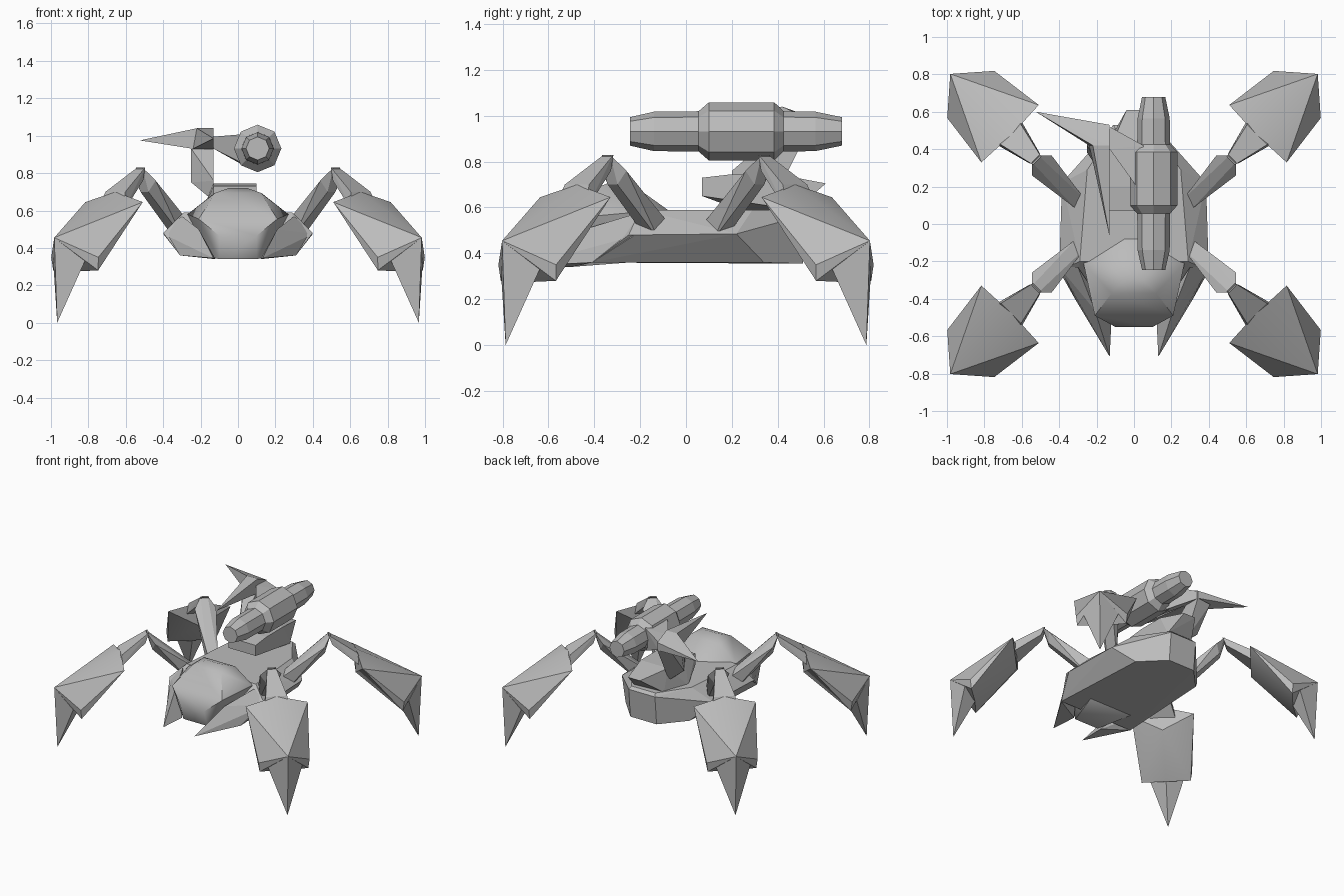
import bpy, bmesh, math

cube = bpy.data.objects.get("Cube")
if cube:
    bpy.data.objects.remove(cube, do_unlink=True)

grey = bpy.data.materials.new("plain grey")
grey.use_nodes = True
COLOUR = (0.5, 0.5, 0.5, 1)
grey.diffuse_color = COLOUR
grey.node_tree.nodes["Principled BSDF"].inputs["Base Color"].default_value = COLOUR


def finish(name, bm, mirror="", smooth=0):
    """Turn a bmesh into an object, optionally mirrored across x and y."""
    bmesh.ops.recalc_face_normals(bm, faces=bm.faces)
    mesh = bpy.data.meshes.new(name)
    bm.to_mesh(mesh)
    bm.free()
    mesh.materials.append(grey)
    ob = bpy.data.objects.new(name, mesh)
    bpy.context.collection.objects.link(ob)
    if smooth:
        bpy.ops.object.select_all(action="DESELECT")
        ob.select_set(True)
        bpy.context.view_layer.objects.active = ob
        bpy.ops.object.shade_smooth_by_angle(angle=math.radians(smooth))
    if mirror:
        mod = ob.modifiers.new("Mirror", "MIRROR")
        mod.use_axis = ("x" in mirror, "y" in mirror, False)
        mod.use_mirror_merge = False
    return ob


def hull(name, points, **options):
    """Faceted solid wrapped tightly round a few corner points."""
    bm = bmesh.new()
    for p in points:
        bm.verts.new(p)
    bmesh.ops.convex_hull(bm, input=bm.verts)
    loose = [v for v in bm.verts if not v.link_faces]
    bmesh.ops.delete(bm, geom=loose, context="VERTS")
    bmesh.ops.dissolve_limit(bm, angle_limit=math.radians(2),
                             verts=bm.verts, edges=bm.edges)
    return finish(name, bm, **options)


def both_sides(points):
    return [(s * x, y, z) for x, y, z in points for s in (-1, 1)]


def leg_hull(name, points, **options):
    """Points are (reach along the leg, half width, height); four copies."""
    k = math.sqrt(0.5)
    pts = []
    for r, w, z in points:
        for s in (-w, w) if w else (0,):
            pts.append((0.09 + (r + s) * k, -0.09 + (r - s) * k, z))
    return hull(name, pts, mirror="xy", **options)


# Body shell
hull("body", both_sides([
    (.31, -.41, .36), (.27, .34, .36), (.11, .51, .355),
    (.40, -.25, .48), (.385, .22, .485), (.11, .53, .57),
    (.29, -.20, .59), (.25, .29, .59), (.10, .51, .59)]))

# Head: narrow chin, broad cheeks, sloping back down to the body
hull("head", both_sides([
    (.10, -.55, .465), (.10, -.51, .34), (.21, -.49, .555),
    (.12, -.37, .695), (.13, -.22, .69), (.05, -.30, .72),
    (.05, -.08, .59), (.27, -.21, .58), (.18, -.25, .36)]), smooth=53)

# Jaw spikes on each side
hull("jaw", [
    (.40, -.23, .475), (.31, -.41, .36), (.30, -.23, .57),
    (.21, -.46, .50), (.12, -.50, .34), (.13, -.71, .345)], mirror="x")

# Legs: upper link, knee, armoured shin and claw
leg_hull("leg_link", [
    (.28, .035, .54), (.33, .035, .46), (.57, .075, .76),
    (.58, .03, .70), (.62, .025, .83)])
leg_hull("leg_knee", [
    (.605, .03, .83), (.63, .04, .76), (.80, .075, .70), (.85, .10, .58)])
leg_hull("leg_shin", [
    (.80, 0, .70), (.81, .217, .645), (.80, 0, .52), (1.262, 0, .455),
    (1.107, .178, .35), (1.10, .17, .28), (1.09, 0, .275)], smooth=30)
leg_hull("leg_claw", [
    (1.262, 0, .455), (1.15, .12, .33), (1.07, 0, .31), (1.24, 0, 0)])

# Turret base sitting on the back
hull("turret_base", [
    (-.13, .07, .65), (.10, .07, .65), (-.13, .07, .73), (.10, .07, .73),
    (-.13, .20, .745), (.10, .20, .745), (-.13, .40, .745), (.10, .40, .745),
    (-.20, .26, .58), (-.13, .45, .58), (.10, .48, .59),
    (-.04, .61, .705), (.06, .61, .705)])

# Leaning post on one side of the base
hull("turret_post", [
    (-.13, .20, .65), (-.13, .20, .76), (-.13, .39, .65),
    (-.25, .38, .75), (-.25, .42, .93), (-.13, .40, .93),
    (-.13, .53, .93), (-.25, .52, .93)])

# Two thorns growing from the top of the post: one outward, one forward
hull("side_thorn", [
    (-.525, .60, .975), (-.24, .42, .93), (-.13, .42, .93), (-.13, .53, .93),
    (-.22, .42, 1.04), (-.13, .42, 1.04), (-.13, .53, .99)])
hull("front_thorn", [
    (-.13, -.07, .985), (-.24, .42, .93), (-.13, .42, .93),
    (-.22, .42, 1.04), (-.13, .42, 1.04)])

# Bracket that carries the gun
hull("gun_bracket", [
    (-.13, .40, .93), (-.13, .40, .995), (-.13, .52, .93), (-.13, .52, .99),
    (.05, .15, .84), (.05, .15, 1.01), (.05, .40, .83), (.05, .42, 1.01)])

# Eight-sided gun barrel: (position, radius) along its length
SIDES = 8
profile = [(-.245, .062), (-.14, .086), (.055, .088), (.10, .127),
           (.385, .127), (.425, .088), (.565, .086), (.68, .062)]
angles = [math.tau * i / SIDES for i in range(SIDES)]
bm = bmesh.new()
rings = [[bm.verts.new((.105 + r * math.cos(a), y, .932 + r * math.sin(a)))
          for a in angles] for y, r in profile]
for a, b in zip(rings, rings[1:]):
    for i in range(SIDES):
        j = (i + 1) % SIDES
        bm.faces.new((a[i], a[j], b[j], b[i]))
bm.faces.new(rings[0])
bm.faces.new(rings[-1])
finish("gun_barrel", bm)
